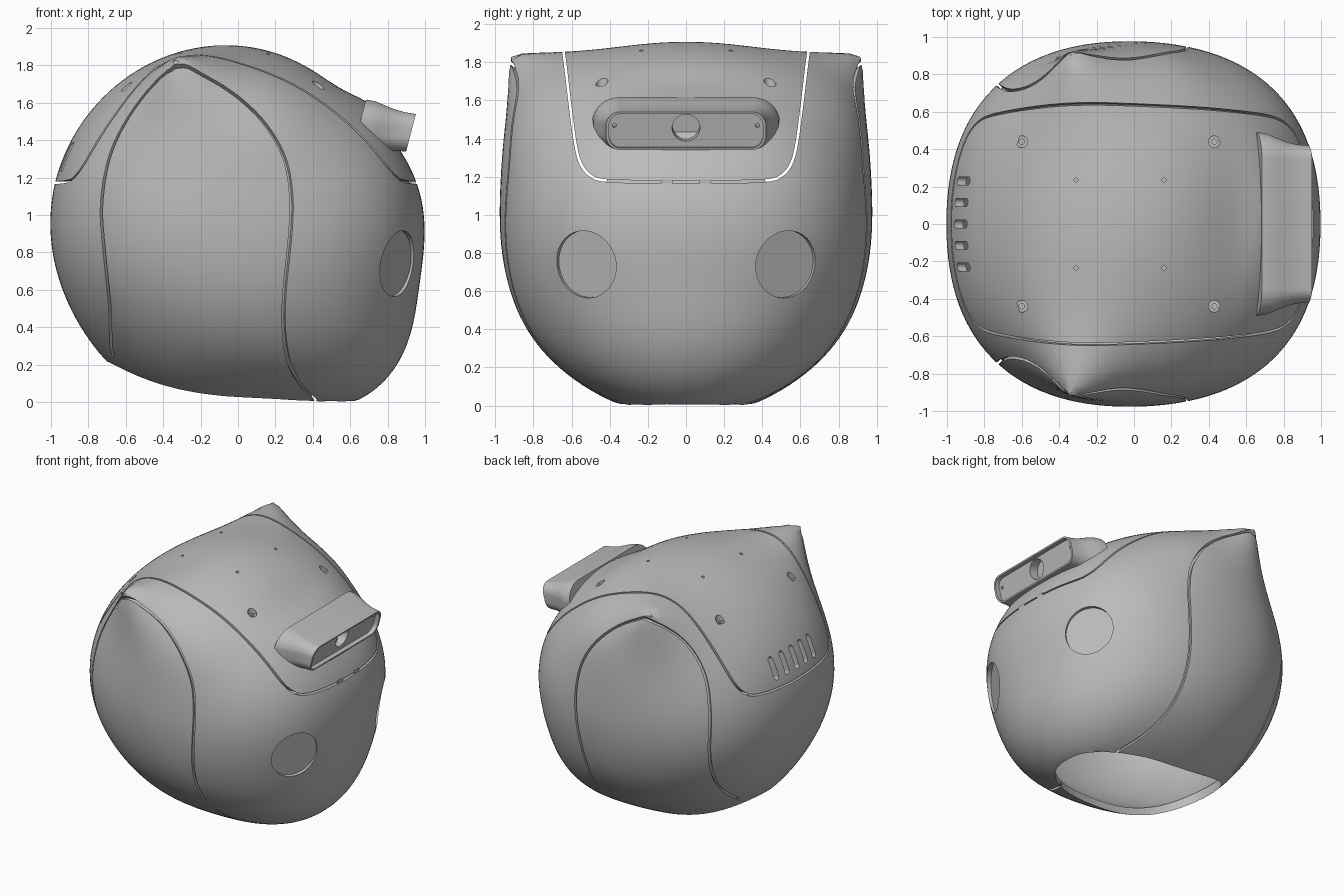
import bpy, bmesh, math
from mathutils import Vector, Matrix

if "Cube" in bpy.data.objects:
    bpy.data.objects.remove(bpy.data.objects["Cube"], do_unlink=True)

grey = bpy.data.materials.new("plain_grey")
grey.use_nodes = True
grey.diffuse_color = (0.5, 0.5, 0.5, 1)
grey.node_tree.nodes["Principled BSDF"].inputs["Base Color"].default_value = (0.5, 0.5, 0.5, 1)

CENTRE = Vector((0, 0, 0.96))
AXES = Vector((1.0, 0.96, 0.935))
EARS = [Vector((-0.33, s * 0.945, 0.93)).normalized() for s in (-1, 1)]

# Soft bulges: direction, height, width, width across the head
BULGES = [(Vector(d).normalized(), h, w, wy) for d, h, w, wy in (
    ((0.65, 0, -0.9), 0.19, 0.42, 0.8),        # chin
    ((0.87, 0, -0.62), 0.02, 0.25, 0.5),       # front of the jaw
    ((-0.3, 0, -0.94), 0.095, 0.6, 0.6),       # underside
    ((0.68, 0, 0.74), -0.075, 0.5, 0.5),       # sloping brow
    ((0.74, 0, 0.68), 0.05, 0.16, 0.42),       # swelling behind the sensor
    ((0.05, 0.8, -0.6), 0.04, 0.45, 0.4),      # jowls
    ((0.05, -0.8, -0.6), 0.04, 0.45, 0.4),
    ((0.18, 0.92, 0.66), 0.055, 0.3, 0.4),     # flanks ahead of the ears
    ((0.18, -0.92, 0.66), 0.055, 0.3, 0.4))]


def radius(n):
    """Radius of the head in direction n, in units of its half axes."""
    r = 1 + 0.055 * (2 * n.x * n.y) ** 2
    for middle, height, width, width_y in BULGES:
        d = n - middle
        r += height * math.exp(-(d.x ** 2 + d.z ** 2) / width ** 2 - (d.y / width_y) ** 2)
    for ear in EARS:
        r += 0.37 * math.exp(-(n.angle(ear) / 0.255) ** 1.1)
    return r


def to_surface(n):
    p = CENTRE + Vector(a * b for a, b in zip(n, AXES)) * radius(n)
    p.z = max(p.z, 0)
    return p


def on_side(x, z, side):
    """Find the point on the left or right flank at a given x and z."""
    low, high = 0.3, 1.3
    for _ in range(30):
        y = (low + high) / 2
        q = Vector((x, y * side, z)) - CENTRE
        q = Vector(a / b for a, b in zip(q, AXES))
        if q.length < radius(q.normalized()):
            low = y
        else:
            high = y
    return Vector((x, low * side, z))


def make(name, bm):
    bmesh.ops.recalc_face_normals(bm, faces=bm.faces)
    mesh = bpy.data.meshes.new(name)
    bm.to_mesh(mesh)
    bm.free()
    ob = bpy.data.objects.new(name, mesh)
    bpy.context.collection.objects.link(ob)
    mesh.materials.append(grey)
    return ob


def apply(ob, kind, **settings):
    mod = ob.modifiers.new(kind.title(), kind)
    for key, value in settings.items():
        setattr(mod, key, value)
    bpy.context.view_layer.objects.active = ob
    bpy.ops.object.modifier_apply(modifier=mod.name)


def cut(ob, cutter, overlapping=False):
    cutter.hide_render = True
    apply(ob, 'BOOLEAN', operation='DIFFERENCE', solver='EXACT', object=cutter,
          use_self=overlapping)
    bpy.data.objects.remove(cutter, do_unlink=True)


def smooth(ob):
    bpy.ops.object.select_all(action='DESELECT')
    ob.select_set(True)
    bpy.context.view_layer.objects.active = ob
    bpy.ops.object.shade_smooth_by_angle(angle=math.radians(32))


def cylinder(bm, centre, direction, r, depth, sides=32):
    turn = Vector(direction).to_track_quat('Z', 'Y').to_matrix().to_4x4()
    bmesh.ops.create_cone(bm, cap_ends=True, segments=sides, radius1=r, radius2=r,
                          depth=depth, matrix=Matrix.Translation(centre) @ turn)


def spline(points, steps=5):
    """Catmull-Rom curve through the points."""
    pts = [Vector(p) for p in points]
    pts = [pts[0]] + pts + [pts[-1]]
    out = []
    for a, b, c, d in zip(pts, pts[1:], pts[2:], pts[3:]):
        for i in range(steps):
            t = i / steps
            out.append(b + (c - a) * t / 2 + (a * 2 - b * 5 + c * 4 - d) * t * t / 2
                       + (b * 3 - a - c * 3 + d) * t ** 3 / 2)
    return out + [pts[-1]]


def wall(name, inner, outer, thickness):
    """Thin wall between two paths."""
    bm = bmesh.new()
    rows = [(bm.verts.new(a), bm.verts.new(b)) for a, b in zip(inner, outer)]
    for (a, b), (c, d) in zip(rows, rows[1:]):
        bm.faces.new((a, b, d, c))
    ob = make(name, bm)
    apply(ob, 'SOLIDIFY', thickness=thickness, offset=0)
    return ob


# Hollow head shell
bm = bmesh.new()
bmesh.ops.create_uvsphere(bm, u_segments=128, v_segments=72, radius=1)
for v in bm.verts:
    v.co = to_surface(v.co.normalized())
shell = make("head_shell", bm)
apply(shell, 'SOLIDIFY', thickness=0.05, offset=-1)

# Neck opening, a rounded oblong
bm = bmesh.new()
cylinder(bm, (0, 0, 0), (0, 0, 1), 1, 1, 96)
for v in bm.verts:
    x, y = (math.copysign(abs(c) ** 0.85, c) for c in v.co.xy)
    v.co = Vector((x * 0.66 - 0.04, y * 0.39, v.co.z))
cut(shell, make("neck_cutter", bm))

# Gap around the top plate
half = [(0.66, 2.1), (0.655, 1.95), (0.635, 1.8), (0.605, 1.55), (0.578, 1.36),
        (0.55, 1.265), (0.5, 1.205), (0.42, 1.18), (0.2, 1.173)]
path = spline(half + [(0, 1.172)] + [(-y, z) for y, z in reversed(half)])
cut(shell, wall("top_gap_cutter", [(-1.3, y, z) for y, z in path],
                [(1.3, y, z) for y, z in path], 0.014))

# Grooves around the pointed ear panels
arch = [(0.42, 0.005), (0.33, 0.1), (0.27, 0.22), (0.245, 0.4), (0.25, 0.6), (0.28, 0.9),
        (0.285, 1.1), (0.25, 1.3), (0.15, 1.48), (0, 1.63), (-0.18, 1.745), (-0.32, 1.8),
        (-0.46, 1.69), (-0.6, 1.5), (-0.69, 1.3), (-0.73, 1.05), (-0.715, 0.8),
        (-0.685, 0.5), (-0.68, 0.2)]
for side in (-1, 1):
    path = [on_side(x, z, side) for x, z in spline(arch)]
    cut(shell, wall("ear_gap_cutter", [CENTRE.lerp(p, 0.972) for p in path],
                    [CENTRE.lerp(p, 1.03) for p in path], 0.018))

# Round eye recesses
bm = bmesh.new()
for side in (-1, 1):
    p = to_surface(Vector((0.86, side * 0.55, -0.235)).normalized())
    facing = Vector((0.85, side * 0.5, -0.13)).normalized()
    cylinder(bm, p + facing * 0.062, facing, 0.178, 0.2, 64)

# Screw recesses and pin holes in the top plate
for side in (-1, 1):
    for x, y, r, deep in ((-0.6, 0.44, 0.032, 0.02), (-0.6, 0.44, 0.014, 0.04),
                          (0.43, 0.44, 0.032, 0.02), (0.43, 0.44, 0.014, 0.04),
                          (-0.31, 0.235, 0.011, 0.04), (0.16, 0.235, 0.011, 0.04)):
        q = Vector((x, y * side, 0.75))
        for _ in range(20):
            hit = to_surface(q.normalized())
            q.x += x - hit.x
            q.y += y * side - hit.y
        cylinder(bm, hit + Vector((0, 0, 0.15 - deep)), (0, 0, 1), r, 0.3, 20)

# Vent slots at the rear of the top plate
for i in range(-2, 3):
    lean = Matrix.Translation((-0.93, i * 0.115, 1.32)) @ Matrix.Rotation(0.42, 4, 'Y')
    bmesh.ops.create_cube(bm, size=1, matrix=lean @ Matrix.Diagonal((0.3, 0.045, 0.13, 1)))
    for end in (-1, 1):
        cylinder(bm, lean @ Vector((0, 0, end * 0.065)), lean.to_3x3() @ Vector((1, 0, 0)),
                 0.0225, 0.3, 16)
cut(shell, make("detail_cutter", bm), overlapping=True)
smooth(shell)


# Flared sensor housing on the brow, with a recessed face
def housing_ring(bm, back, grow, corner=0.075):
    ring = []
    for i in range(64):
        a = math.tau * (i + 0.5) / 64
        c, s = math.cos(a), math.sin(a)
        y = math.copysign(0.42 - corner, c) + (corner + grow) * c
        z = math.copysign(0.1 - corner, s) + (corner + grow * 0.7) * s
        ring.append(bm.verts.new((0.925 + 0.26 * z - back, y, 1.44 + z + back * 0.1)))
    return ring


bm = bmesh.new()
rings = [housing_ring(bm, back, grow) for back, grow in
         ((0.28, 0.07), (0.23, 0.065), (0.18, 0.045), (0.12, 0.02), (0.06, 0.005), (0, 0),
          (0, -0.016), (0.035, -0.016))]
for a, b in zip(rings, rings[1:]):
    for i in range(64):
        j = (i + 1) % 64
        bm.faces.new((a[i], a[j], b[j], b[i]))
bm.faces.new(rings[0])
bm.faces.new(rings[-1])
housing = make("sensor_housing", bm)

# Lens bore and two screw holes in the housing face
bm = bmesh.new()
for y, r, deep in ((0, 0.073, 0.07), (-0.375, 0.011, 0.02), (0.375, 0.011, 0.02)):
    cylinder(bm, (0.99 - deep, y, 1.45), (1, 0, -0.26), r, 0.2, 32)
cut(housing, make("lens_cutter", bm))
smooth(housing)

# Backing lip and small clips under the front edge of the top plate
turns = [math.radians(a) for a in range(-27, 28, 3)]
edges = [[CENTRE.lerp(to_surface(Vector((math.cos(a), math.sin(a), h)).normalized()), 0.955)
          for a in turns] for h in (0.18, 0.28)]
smooth(wall("plate_lip", edges[0], edges[1], 0.02))
for y in (-0.1, 0.1):
    bm = bmesh.new()
    bmesh.ops.create_cube(bm, size=1, matrix=Matrix.Translation((0.935, y, 1.17))
                          @ Matrix.Diagonal((0.03, 0.06, 0.035, 1)))
    make("plate_clip", bm)
